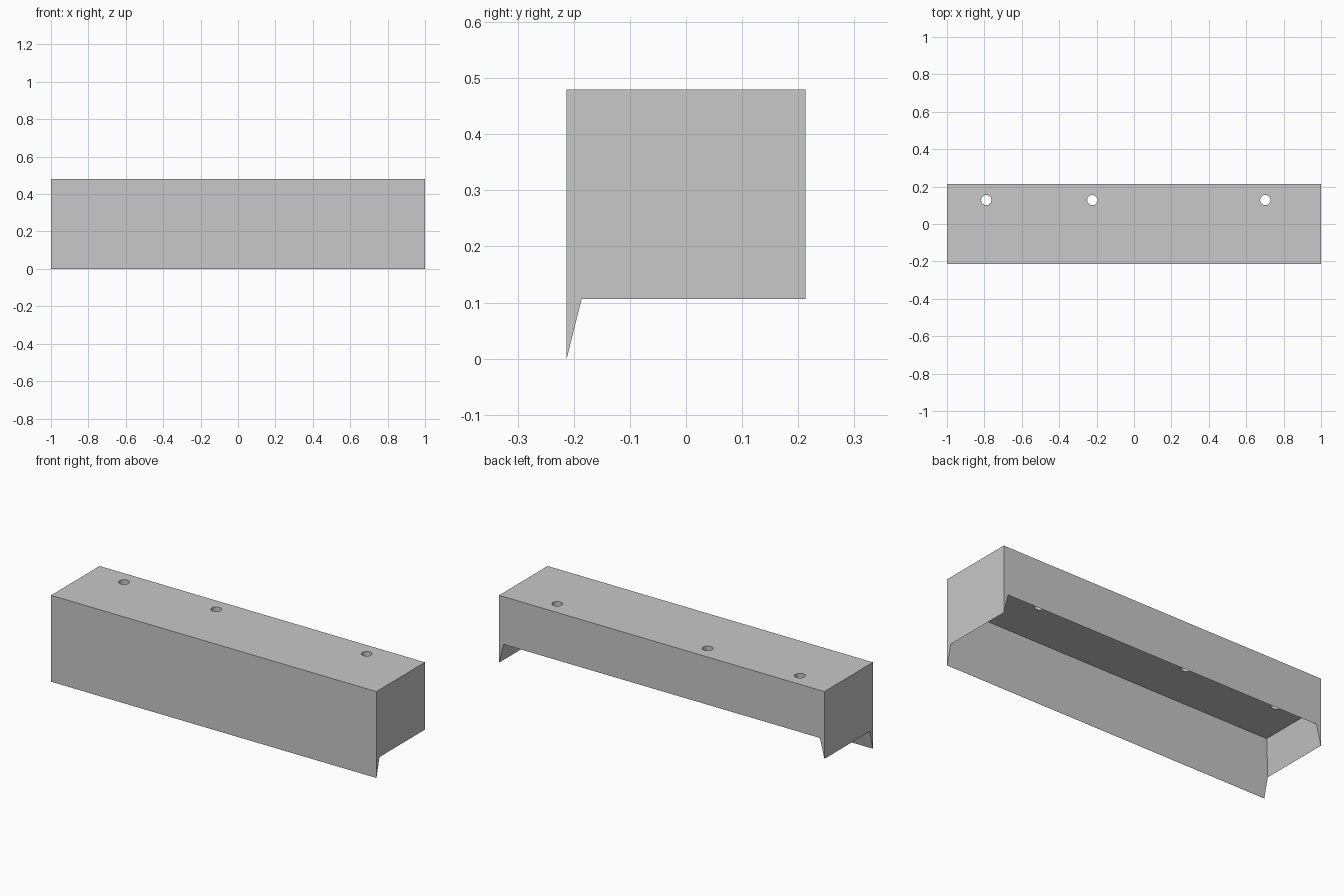
import bpy
import bmesh

old = bpy.data.objects.get("Cube")
if old:
    bpy.data.objects.remove(old, do_unlink=True)

L, W, H = 1.0, 0.213, 0.48   # half length, half width, height
CEILING = 0.285              # height of the pocket's flat ceiling
DRAFT = 0.25                 # inward lean of the pocket walls per unit of height

grey = bpy.data.materials.new("plain light grey")
grey.use_nodes = True
COLOUR = (0.578, 0.578, 0.578, 1)
grey.diffuse_color = COLOUR
grey.node_tree.nodes["Principled BSDF"].inputs["Base Color"].default_value = COLOUR


def hull(name, points):
    """Convex solid around a set of points."""
    bm = bmesh.new()
    for p in points:
        bm.verts.new(p)
    bmesh.ops.convex_hull(bm, input=bm.verts)
    bmesh.ops.dissolve_limit(bm, angle_limit=0.01, verts=bm.verts, edges=bm.edges)
    bmesh.ops.recalc_face_normals(bm, faces=bm.faces)
    mesh = bpy.data.meshes.new(name)
    bm.to_mesh(mesh)
    bm.free()
    mesh.materials.append(grey)
    obj = bpy.data.objects.new(name, mesh)
    bpy.context.collection.objects.link(obj)
    return obj


def cut(target, cutter):
    """Subtract a cutter and discard it."""
    cutter.hide_render = True
    mod = target.modifiers.new("cut", 'BOOLEAN')
    mod.operation, mod.solver, mod.object = 'DIFFERENCE', 'EXACT', cutter
    bpy.ops.object.select_all(action='DESELECT')
    bpy.context.view_layer.objects.active = target
    target.select_set(True)
    bpy.ops.object.modifier_apply(modifier=mod.name)
    bpy.data.objects.remove(cutter, do_unlink=True)


def pocket_ring(z):
    """Corners of the tapered pocket at one height; each wall breaks out at its own level."""
    x = L - DRAFT * (z - 0.106)
    front = -W + 0.0005 + DRAFT * z
    back = W - DRAFT * (z - 0.215)
    return [(sx * x, y, z) for sx in (-1, 1) for y in (front, back)]


# Solid block
body = hull("cover_body", [(x, y, z) for x in (-L, L) for y in (-W, W) for z in (0, H)])

# Tapered pocket, leaving a tall front, lower ends and a short back
cut(body, hull("pocket_cutter", pocket_ring(CEILING) + pocket_ring(-0.05)))

# Three round through holes near the back
for x in (-0.79, -0.223, 0.702):
    bpy.ops.mesh.primitive_cylinder_add(vertices=32, radius=0.0275, depth=0.5,
                                        location=(x, 0.128, 0.4))
    drill = bpy.context.object
    drill.name = "hole_cutter"
    drill.data.materials.append(grey)
    cut(body, drill)

bpy.ops.object.shade_smooth_by_angle()
